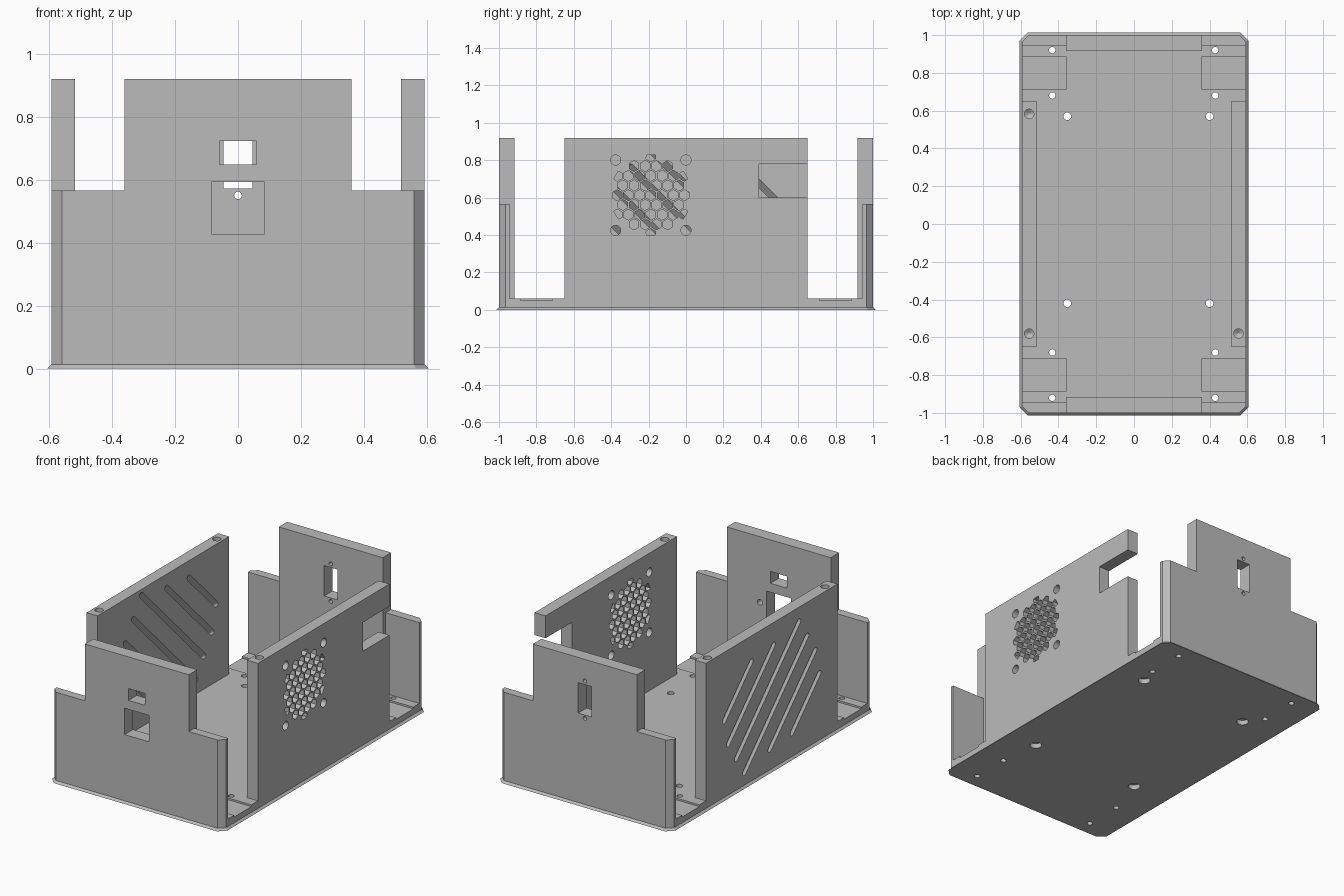
import bpy, bmesh, math

cube = bpy.data.objects.get("Cube")
if cube:
    bpy.data.objects.remove(cube, do_unlink=True)

grey = bpy.data.materials.new("plain grey")
grey.use_nodes = True
colour = (0.5, 0.5, 0.5, 1)
grey.diffuse_color = colour
grey.node_tree.nodes["Principled BSDF"].inputs["Base Color"].default_value = colour

HX, HY, TOP, FLOOR = 0.593, 1.0, 0.92, 0.06     # outer half sizes, wall top, floor top
WALL_X, WALL_Y, STEP_X, STEP_Z = 0.517, 0.65, 0.36, 0.565


def make_object(name, bm):
    bmesh.ops.recalc_face_normals(bm, faces=bm.faces)
    mesh = bpy.data.meshes.new(name)
    bm.to_mesh(mesh)
    bm.free()
    mesh.materials.append(grey)
    obj = bpy.data.objects.new(name, mesh)
    bpy.context.collection.objects.link(obj)
    return obj


def place(axis, u, v, w):
    return {"x": (w, u, v), "y": (u, w, v), "z": (u, v, w)}[axis]


def loft(bm, rings):
    """Closed solid through rings of 3D points."""
    loops = [[bm.verts.new(p) for p in ring] for ring in rings]
    n = len(loops[0])
    for a, b in zip(loops, loops[1:]):
        for i in range(n):
            j = (i + 1) % n
            bm.faces.new((a[i], a[j], b[j], b[i]))
    bm.faces.new(loops[0])
    bm.faces.new(loops[-1])


def prism(bm, axis, outline, lo, hi):
    loft(bm, [[place(axis, u, v, w) for u, v in outline] for w in (lo, hi)])


def box(bm, x, y, z):
    prism(bm, "z", [(x[0], y[0]), (x[1], y[0]), (x[1], y[1]), (x[0], y[1])], *z)


def round_hole(bm, axis, u, v, steps, sides=24):
    """Turned hole from (radius, depth position) steps."""
    angles = [math.tau * i / sides for i in range(sides)]
    loft(bm, [[place(axis, u + r * math.cos(a), v + r * math.sin(a), w)
               for a in angles] for r, w in steps])


def cut(target, bm):
    cutter = make_object("cutter", bm)
    cutter.hide_render = True
    mod = target.modifiers.new("cut", "BOOLEAN")
    mod.operation, mod.solver, mod.object = "DIFFERENCE", "EXACT", cutter
    bpy.context.view_layer.objects.active = target
    bpy.ops.object.modifier_apply(modifier=mod.name)
    bpy.data.objects.remove(cutter, do_unlink=True)


def cut_box(target, x, y, z):
    bm = bmesh.new()
    box(bm, x, y, z)
    cut(target, bm)


def span(side, a, b):
    return sorted((side * a, side * b))


# Solid block with chamfered corners and chamfered underside
bm = bmesh.new()
box(bm, (-HX, HX), (-HY, HY), (0, TOP))
upright = [e for e in bm.edges if abs(e.verts[0].co.z - e.verts[1].co.z) > 0.5]
bmesh.ops.bevel(bm, geom=upright, offset=0.034, segments=1, affect="EDGES")
under = [e for e in bm.edges if all(v.co.z < 0.001 for v in e.verts)]
bmesh.ops.bevel(bm, geom=under, offset=0.013, segments=1, affect="EDGES")
case = make_object("enclosure_body", bm)

# Hollow room, gaps at the ends of the side walls, lower shoulders of end walls
cut_box(case, (-WALL_X, WALL_X), (-0.8, 0.8), (FLOOR, 2))
for sy in (-1, 1):
    cut_box(case, (-2, 2), span(sy, WALL_Y, 0.917), (FLOOR, 2))
    for sx in (-1, 1):
        cut_box(case, span(sx, STEP_X, 2), span(sy, WALL_Y, 0.945), (FLOOR, 2))
        cut_box(case, span(sx, STEP_X, 2), span(sy, WALL_Y, 2), (STEP_Z, 2))
        # Shallow floor recess
        cut_box(case, span(sx, 0.357, 2), span(sy, 0.715, 0.885), (0.049, 0.2))

holes = bmesh.new()

# Cable notch in the right wall, ports in the front wall, slot in the back wall
box(holes, (0.45, 0.7), (0.39, 0.8), (0.60, 0.78))
box(holes, (-0.058, 0.058), (-1.1, -0.85), (0.648, 0.722))
box(holes, (-0.084, 0.084), (-1.1, -0.85), (0.427, 0.592))
box(holes, (-0.046, 0.046), (0.85, 1.1), (0.572, 0.762))
for z in (0.55, 0.785):
    round_hole(holes, "y", 0, z, [(0.012, 0.85), (0.012, 1.1)])
for x in (-0.13, 0.13):
    round_hole(holes, "y", x, 0.51, [(0.018, -0.96), (0.018, -0.85)])

# Small floor holes, and larger ones countersunk from below
for sy in (-1, 1):
    for y in (0.68, 0.92):
        for x in (-0.433, 0.43):
            round_hole(holes, "z", x, sy * y, [(0.017, -0.1), (0.017, 0.15)])
for y in (-0.42, 0.57):
    for x in (-0.353, 0.4):
        round_hole(holes, "z", x, y, [(0.035, -0.1), (0.035, 0.03),
                                      (0.02, 0.0301), (0.02, 0.15)])

# Blind screw holes in the tops of the side walls
for x, y in ((-0.555, 0.583), (-0.555, -0.58), (0.553, -0.58)):
    round_hole(holes, "z", x, y, [(0.025, 1.0), (0.025, 0.76), (0.003, 0.745)])

# Fan grille: honeycomb trimmed to a circle, and four mounting holes
FAN_Y, FAN_Z, FAN_R, PITCH, CELL = -0.188, 0.613, 0.215, 0.06, 0.029
for row in range(-5, 6):
    for col in range(-5, 6):
        cy = (col + (row % 2) / 2) * PITCH
        cz = row * PITCH * math.sqrt(3) / 2
        if math.hypot(cy, cz) > FAN_R - 0.004:
            continue
        outline = []
        for i in range(6):
            a = math.radians(60 * i + 30)
            u, v = cy + CELL * math.cos(a), cz + CELL * math.sin(a)
            k = min(1, FAN_R / math.hypot(u, v))
            outline.append((FAN_Y + u * k, FAN_Z + v * k))
        prism(holes, "x", outline, 0.45, 0.7)
for sy in (-1, 1):
    for sz in (-1, 1):
        round_hole(holes, "x", FAN_Y + sy * 0.188, FAN_Z + sz * 0.188,
                   [(0.027, 0.45), (0.027, 0.7)])

# Diagonal louvre slots in the left wall, sloping down towards the outside
R, MID_Z = 0.0175, 0.46
half = [(0.5, 0.20, 0.47), (0.3, -0.02, 0.43), (0.1, -0.27, 0.35)]
slots = half + [(-s, -b, -a) for s, a, b in half]
for offset, y_high, y_low in slots:
    outline = []
    for y_end, start in ((y_high, 45), (y_low, 225)):
        for i in range(9):
            a = math.radians(start + i * 22.5)
            outline.append((y_end + R * math.cos(a),
                            MID_Z + offset - y_end + R * math.sin(a)))
    rings = []
    for x in (-HX - 0.03, -WALL_X + 0.03):
        shift = (x + HX) / math.sqrt(2)
        rings.append([(x, y + shift, z + shift) for y, z in outline])
    loft(holes, rings)

cut(case, holes)

# Keep flat panels crisp and round holes smooth
bpy.ops.object.select_all(action="DESELECT")
case.select_set(True)
bpy.context.view_layer.objects.active = case
bpy.ops.object.shade_smooth_by_angle()
